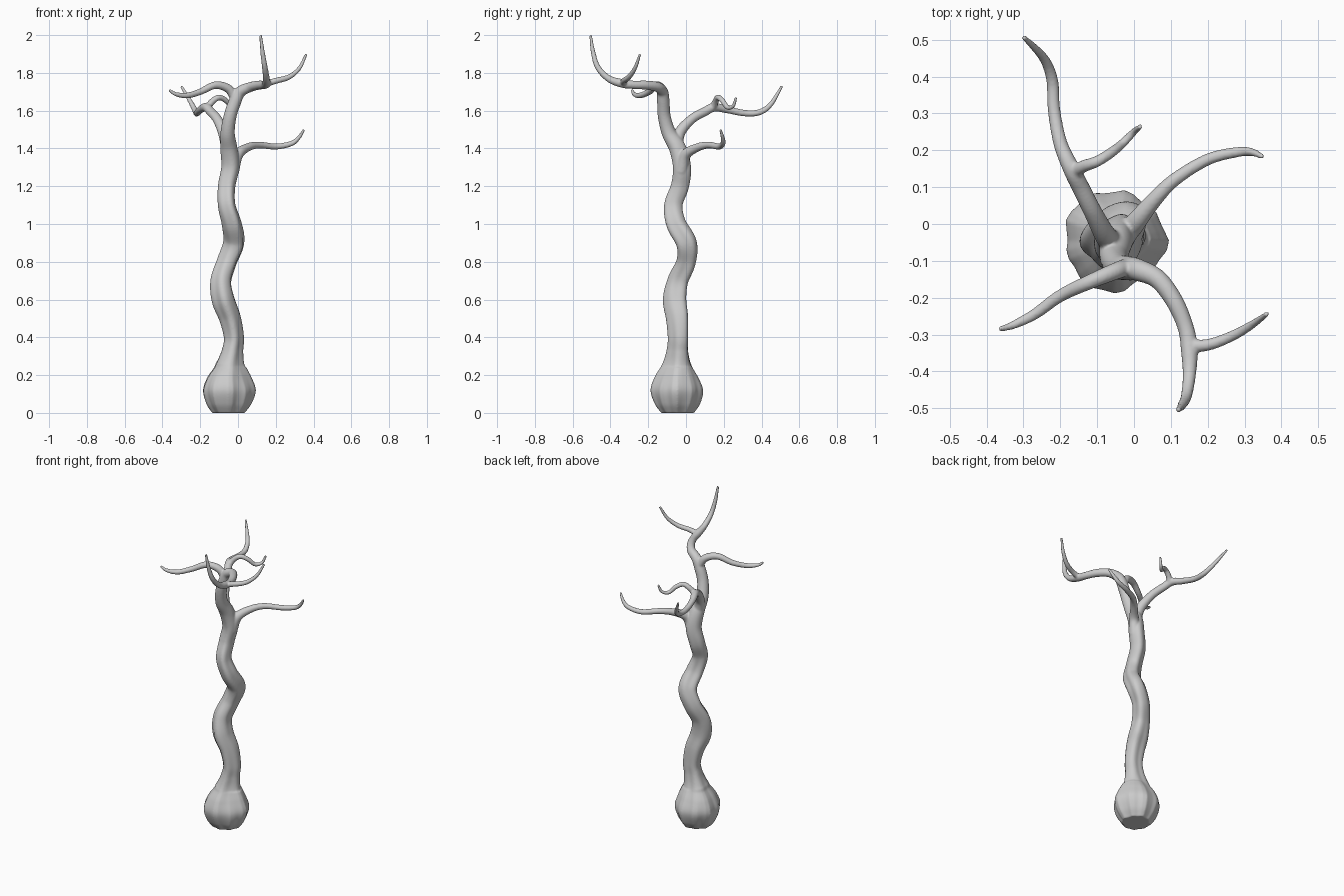
import bpy, bmesh, math
from mathutils import Vector

SIDES = 32
STEPS = 8


def spline(pts):
    """Catmull-Rom samples through (x, y, z, radius) points."""
    p = [Vector(q) for q in pts]
    p = [p[0] * 2 - p[1]] + p + [p[-1] * 2 - p[-2]]
    out = []
    for i in range(1, len(p) - 2):
        a, b, c, d = p[i - 1:i + 3]
        for k in range(STEPS):
            t = k / STEPS
            out.append(0.5 * (2 * b + (c - a) * t + (2 * a - 5 * b + 4 * c - d) * t * t
                              + (3 * b - a - 3 * c + d) * t ** 3))
    return out + [p[-2]]


def lobes(z, ang):
    """Bark ridges: many on the bulb, a few twisting ones up the trunk."""
    bulb = max(0.0, 1 - z / 0.32)
    trunk = min(1.0, z / 0.3) * max(0.0, min(1.0, (1.5 - z) / 0.4))
    return (1 + 0.055 * bulb * math.cos(9 * ang + 0.6) + 0.03 * bulb * math.cos(4 * ang + 1)
            + 0.10 * trunk * math.cos(3 * ang - 4 * z) + 0.04 * trunk * math.cos(5 * ang + 3 * z))


def tube(bm, pts, ridged=False):
    s = spline(pts)
    pos = [v.to_3d() for v in s]
    side = Vector((1, 0, 0))
    rings = []
    for i, c in enumerate(pos):
        tan = (pos[min(i + 1, len(pos) - 1)] - pos[max(i - 1, 0)]).normalized()
        if ridged and c.z < 0.25:
            tan = Vector((0, 0, 1))
        side = (side - tan * side.dot(tan)).normalized()
        up = tan.cross(side)
        ring = []
        for k in range(SIDES):
            a = 2 * math.pi * k / SIDES
            r = s[i][3] * (lobes(c.z, a) if ridged else 1)
            ring.append(bm.verts.new(c + (side * math.cos(a) + up * math.sin(a)) * r))
        rings.append(ring)
    for r0, r1 in zip(rings, rings[1:]):
        for k in range(SIDES):
            j = (k + 1) % SIDES
            bm.faces.new((r0[k], r0[j], r1[j], r1[k]))
    bm.faces.new(rings[0][::-1])
    bm.faces.new(rings[-1])


# bulbous base, winding trunk and the main front limb
trunk = [(-.053, -.045, 0, .084), (-.053, -.045, .05, .117), (-.053, -.045, .12, .136),
         (-.052, -.045, .19, .113), (-.042, -.043, .26, .074), (-.03, -.04, .33, .056),
         (-.022, -.037, .4, .053), (-.04, -.042, .5, .057), (-.075, -.056, .6, .06),
         (-.086, -.04, .7, .054), (-.055, .002, .8, .051), (-.018, .003, .9, .054),
         (-.03, -.052, 1.0, .051), (-.057, -.067, 1.1, .046), (-.058, -.033, 1.2, .046),
         (-.04, -.022, 1.3, .047), (-.048, -.045, 1.4, .045), (-.055, -.09, 1.48, .038),
         (-.042, -.115, 1.57, .034), (-.015, -.12, 1.65, .033), (.012, -.125, 1.7, .03),
         (.065, -.15, 1.725, .026), (.11, -.21, 1.735, .024), (.14, -.28, 1.737, .022),
         (.15, -.34, 1.745, .023), (.15, -.41, 1.77, .018), (.142, -.467, 1.83, .015),
         (.13, -.492, 1.91, .012), (.12, -.505, 2.0, .007)]

branches = [
    # low right limb
    [(-.03, -.025, 1.28, .036), (-.002, -.003, 1.365, .029), (.05, .06, 1.405, .022),
     (.11, .12, 1.418, .018), (.2, .175, 1.41, .016), (.28, .195, 1.425, .014),
     (.32, .195, 1.455, .011), (.35, .182, 1.5, .007)],
    # rear limb
    [(-.052, -.05, 1.39, .036), (-.075, -.035, 1.48, .03), (-.11, .03, 1.555, .025),
     (-.145, .1, 1.595, .024), (-.17, .15, 1.618, .023), (-.2, .22, 1.605, .019),
     (-.217, .31, 1.587, .017), (-.222, .39, 1.592, .016), (-.245, .45, 1.635, .013),
     (-.3, .508, 1.73, .007)],
    # rear limb twig
    [(-.165, .135, 1.605, .019), (-.14, .155, 1.645, .017), (-.1, .17, 1.67, .015),
     (-.06, .195, 1.65, .014), (-.03, .22, 1.617, .012), (0, .25, 1.625, .01),
     (.018, .265, 1.67, .007)],
    # left limb
    [(-.015, -.115, 1.66, .024), (-.05, -.128, 1.715, .023), (-.12, -.157, 1.735, .02),
     (-.2, -.195, 1.7, .017), (-.27, -.245, 1.68, .015), (-.33, -.275, 1.688, .011),
     (-.365, -.285, 1.71, .007)],
    # front limb twig
    [(.135, -.33, 1.74, .018), (.2, -.328, 1.758, .016), (.27, -.302, 1.778, .014),
     (.325, -.27, 1.825, .011), (.362, -.243, 1.9, .007)],
]

bm = bmesh.new()
tube(bm, trunk, True)
for b in branches:
    tube(bm, b)
bmesh.ops.recalc_face_normals(bm, faces=bm.faces)
me = bpy.data.meshes.new("bare_tree")
bm.to_mesh(me)
bm.free()
tree = bpy.data.objects.new("bare_tree", me)
bpy.context.collection.objects.link(tree)

# fuse limbs into one skin with soft forks
rm = tree.modifiers.new("fuse", 'REMESH')
rm.mode = 'VOXEL'
rm.voxel_size = 0.005
rm.use_smooth_shade = True
sm = tree.modifiers.new("soften", 'SMOOTH')
sm.factor = 0.5
sm.iterations = 5
